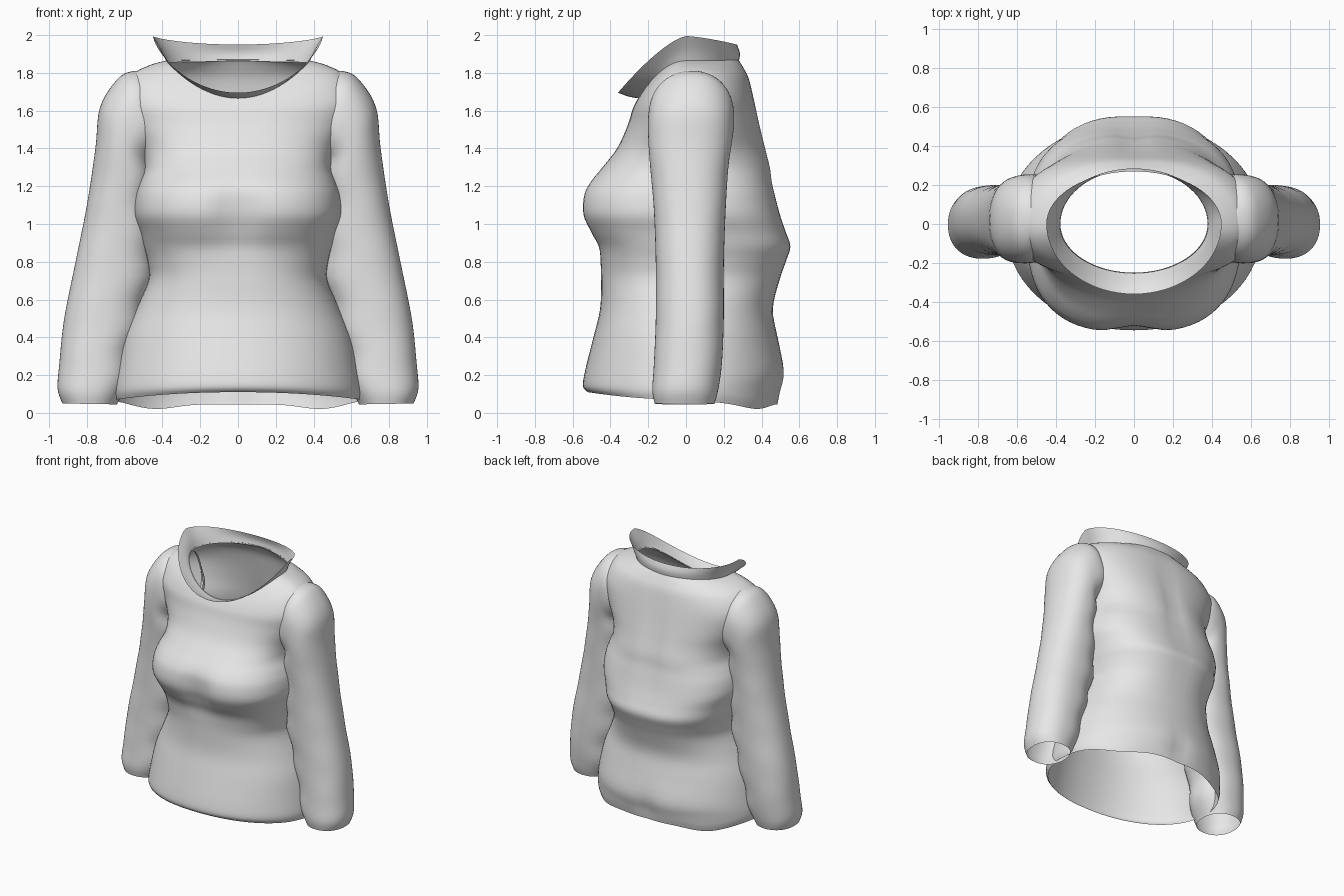
import bpy
import bmesh
from math import cos, sin, pi, exp, radians
from mathutils import Vector

cube = bpy.data.objects.get("Cube")
if cube:
    bpy.data.objects.remove(cube)

fabric = bpy.data.materials.new("light grey fabric")
fabric.use_nodes = True
GREY = (0.8, 0.8, 0.8, 1)
fabric.diffuse_color = GREY
fabric.node_tree.nodes["Principled BSDF"].inputs["Base Color"].default_value = GREY

SIDES = 72


def spow(v, p):
    return (abs(v) ** p) * (1 if v >= 0 else -1)


def bump(v, centre, width):
    return exp(-((v - centre) / width) ** 2)


def smooth_rows(rows, steps):
    """Catmull-Rom interpolation between rows of numbers."""
    out = []
    for i in range(len(rows) - 1):
        quad = [rows[max(i - 1, 0)], rows[i], rows[i + 1], rows[min(i + 2, len(rows) - 1)]]
        for s in range(steps):
            t = s / steps
            out.append([b + 0.5 * t * (c - a + t * (2 * a - 5 * b + 4 * c - d + t * (3 * (b - c) + d - a)))
                        for a, b, c, d in zip(*quad)])
    out.append(list(rows[-1]))
    return out


def loft(name, rows, ring_point, steps=5):
    """Open tube: one ring of points for each interpolated row."""
    bm = bmesh.new()
    rings = [[bm.verts.new(ring_point(row, 2 * pi * j / SIDES)) for j in range(SIDES)]
             for row in smooth_rows(rows, steps)]
    for low, high in zip(rings, rings[1:]):
        for j in range(SIDES):
            k = (j + 1) % SIDES
            bm.faces.new((low[j], low[k], high[k], high[j]))
    mesh = bpy.data.meshes.new(name)
    bm.to_mesh(mesh)
    bm.free()
    mesh.materials.append(fabric)
    obj = bpy.data.objects.new(name, mesh)
    bpy.context.collection.objects.link(obj)
    bpy.ops.object.select_all(action="DESELECT")
    obj.select_set(True)
    bpy.context.view_layer.objects.active = obj
    bpy.ops.object.shade_smooth_by_angle(angle=radians(50))
    return obj


def body_ring(row, a):
    """Row: half width, front y, back y, heights at front, side, back, squareness, height falloff."""
    hw, yf, yb, zf, zs, zb, square, fall = row
    x = hw * spow(cos(a), 2 / square)
    s = spow(sin(a), 2 / square)
    back = s > 0
    y = s * (yb if back else -yf)
    z = zs + ((zb if back else zf) - zs) * abs(s) ** fall
    return Vector((x, y, z))


def torso_ring(row, a):
    p = body_ring(row, a)
    if p.y < 0:
        # hollow between the bust
        p.y += 0.045 * bump(p.x, 0, 0.11) * bump(p.z, 1.05, 0.15)
    else:
        # spine groove, and the dip at the seat
        p.y -= 0.02 * bump(p.x, 0, 0.07) * (bump(p.z, 1.35, 0.35) + bump(p.z, 0.15, 0.12))
        # hem hangs lower at both sides of the back
        if p.z < 0.12:
            p.z -= 0.035 * bump(abs(p.x), 0.45, 0.16)
    return p


def level(z, hw, yf, yb, square):
    return (hw, yf, yb, z, z, z, square, 2)


# Torso, from the hem up over the shoulders to the neckline
torso_rows = [
    (0.65, -0.52, 0.49, 0.11, 0.07, 0.045, 2.1, 2),
    (0.66, -0.545, 0.505, 0.14, 0.12, 0.11, 2.1, 2),
    level(0.22, 0.645, -0.535, 0.525, 2.1),
    level(0.4, 0.605, -0.49, 0.485, 2.15),
    level(0.55, 0.54, -0.455, 0.46, 2.25),
    level(0.7, 0.475, -0.45, 0.495, 2.4),
    level(0.8, 0.48, -0.455, 0.53, 2.5),
    level(0.88, 0.5, -0.47, 0.555, 2.6),
    level(0.96, 0.52, -0.515, 0.53, 2.7),
    level(1.05, 0.55, -0.555, 0.5, 2.75),
    level(1.15, 0.545, -0.55, 0.475, 2.7),
    level(1.22, 0.525, -0.515, 0.46, 2.6),
    level(1.3, 0.5, -0.445, 0.45, 2.5),
    level(1.4, 0.52, -0.365, 0.425, 2.4),
    level(1.52, 0.58, -0.31, 0.395, 2.4),
    (0.625, -0.285, 0.36, 1.6, 1.66, 1.67, 2.4, 2),
    (0.565, -0.27, 0.335, 1.635, 1.785, 1.77, 2.3, 2),
    (0.47, -0.26, 0.305, 1.655, 1.84, 1.83, 2.15, 2),
    (0.38, -0.25, 0.28, 1.67, 1.865, 1.87, 2.0, 2),
]
loft("torso", torso_rows, torso_ring, 4)

# Standing collar that flares outward at the front and sides
collar_rows = [
    (0.378, -0.25, 0.28, 1.665, 1.855, 1.86, 2.0, 2),
    (0.405, -0.305, 0.285, 1.675, 1.92, 1.905, 2.0, 1.6),
    (0.45, -0.36, 0.27, 1.695, 1.995, 1.95, 2.0, 1.4),
]
loft("collar", collar_rows, body_ring, 3)


def sleeve_ring(row, a):
    """Row: outer x, outer z, inner x, inner z, front y, back y."""
    xo, zo, xi, zi, yf, yb = row
    c, s = (1 + spow(cos(a), 0.9)) / 2, (1 + spow(sin(a), 0.9)) / 2
    p = Vector((xi + (xo - xi) * c, yf + (yb - yf) * s, zi + (zo - zi) * c))
    # soft elbow creases on the inner side
    p.x += 0.012 * (1 - c) * sin(p.z * 24)
    return p


# Sleeves, from the cuff up into the shoulder
sleeve_rows = [
    (0.93, 0.05, 0.63, 0.045, -0.165, 0.15),
    (0.955, 0.13, 0.6, 0.11, -0.178, 0.17),
    (0.945, 0.27, 0.57, 0.25, -0.17, 0.19),
    (0.92, 0.5, 0.51, 0.5, -0.16, 0.2),
    (0.86, 0.8, 0.45, 0.78, -0.16, 0.2),
    (0.8, 1.1, 0.45, 1.05, -0.17, 0.21),
    (0.755, 1.4, 0.46, 1.22, -0.19, 0.225),
    (0.73, 1.62, 0.46, 1.3, -0.2, 0.245),
    (0.635, 1.77, 0.44, 1.34, -0.2, 0.255),
    (0.55, 1.81, 0.41, 1.38, -0.18, 0.24),
    (0.45, 1.8, 0.4, 1.45, -0.1, 0.16),
]
sleeves = loft("sleeves", sleeve_rows, sleeve_ring)
mirror = sleeves.modifiers.new("other_side", "MIRROR")
mirror.use_axis = (True, False, False)
mirror.use_mirror_merge = False
